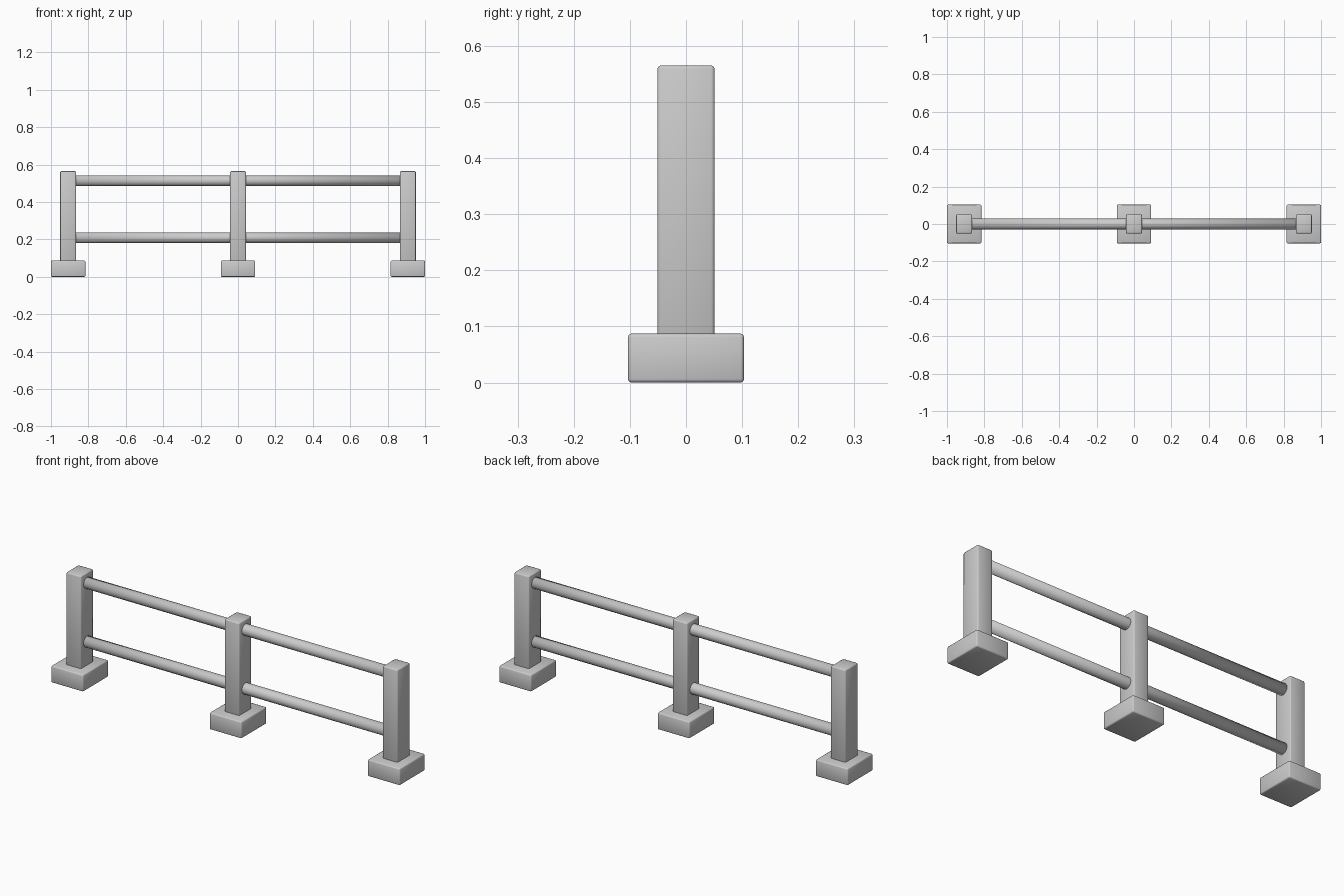
import bpy, math

if "Cube" in bpy.data.objects:
    bpy.data.objects.remove(bpy.data.objects["Cube"])

grey = bpy.data.materials.new("light grey")
grey.diffuse_color = (0.6, 0.6, 0.6, 1)
grey.use_nodes = True
grey.node_tree.nodes["Principled BSDF"].inputs["Base Color"].default_value = grey.diffuse_color


def finish(obj, name):
    obj.name = name
    obj.data.materials.append(grey)
    bpy.ops.object.shade_smooth()


def block(name, x, size, z0, z1):
    """Box with softly rounded edges."""
    bpy.ops.mesh.primitive_cube_add(size=1, location=(x, 0, (z0 + z1) / 2))
    obj = bpy.context.object
    obj.scale = (size[0], size[1], z1 - z0)
    bpy.ops.object.transform_apply(location=False, rotation=False, scale=True)
    finish(obj, name)
    mod = obj.modifiers.new("rounded edges", 'BEVEL')
    mod.width = 0.006
    mod.segments = 2


# Three posts, each standing on a footing block
for side, x in (("left", -0.908), ("middle", 0), ("right", 0.908)):
    block(side + "_footing", x, (0.184, 0.207), 0, 0.087)
    block(side + "_post", x, (0.085, 0.102), 0.06, 0.565)

# Two round rails running the whole length through the posts
for label, z in (("lower", 0.209), ("upper", 0.514)):
    bpy.ops.mesh.primitive_cylinder_add(vertices=16, radius=0.029, depth=1.78,
                                        location=(0, 0, z),
                                        rotation=(0, math.pi / 2, 0))
    finish(bpy.context.object, label + "_rail")
